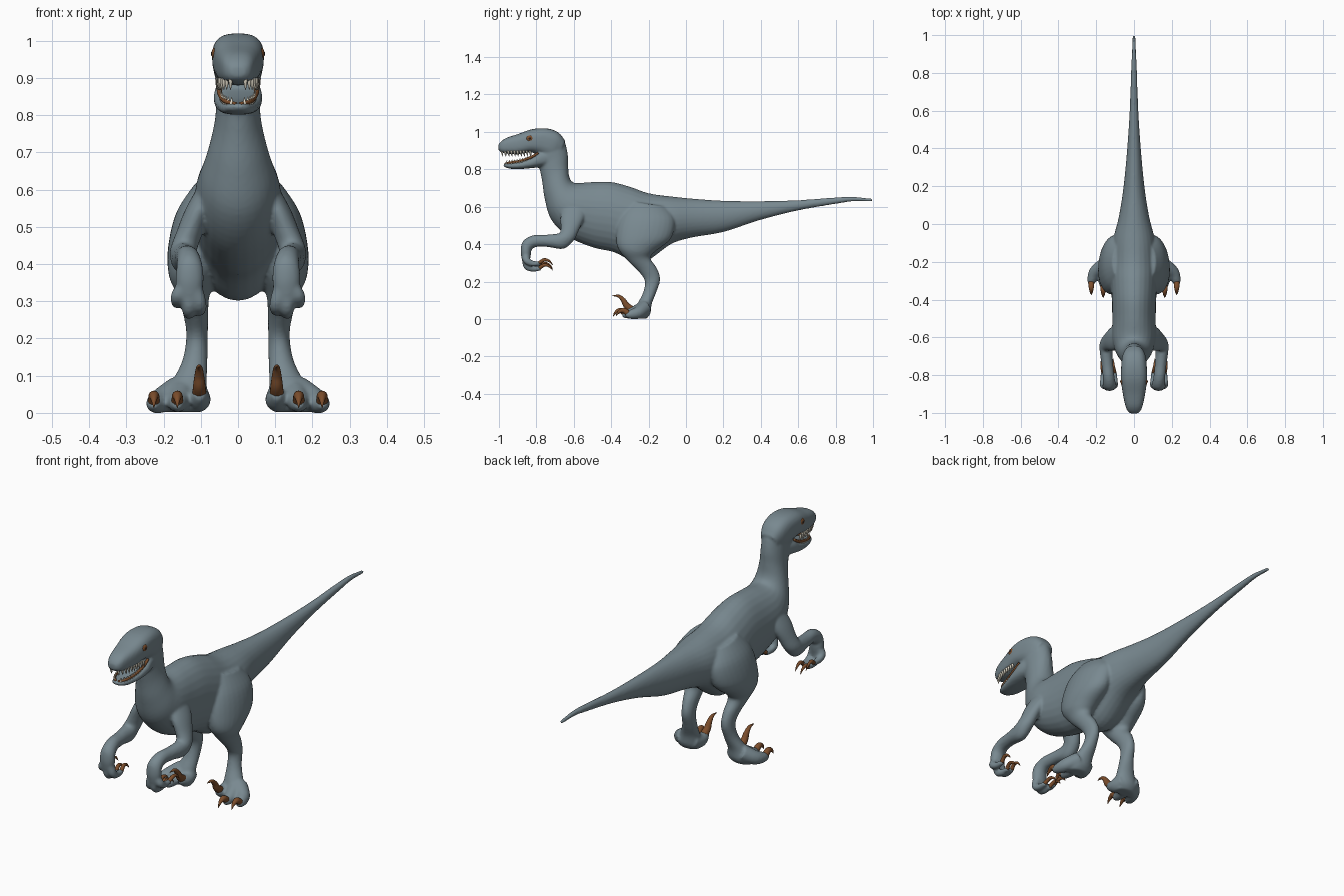
import bpy, math
from math import sin, cos, pi
from mathutils import Vector

if "Cube" in bpy.data.objects:
    bpy.data.objects.remove(bpy.data.objects["Cube"])


def material(name, r, g, b):
    m = bpy.data.materials.new(name)
    m.use_nodes = True
    m.diffuse_color = (r, g, b, 1)
    bsdf = next(n for n in m.node_tree.nodes if n.type == 'BSDF_PRINCIPLED')
    bsdf.inputs["Base Color"].default_value = (r, g, b, 1)
    return m


SKIN = material("slate skin", .19, .25, .28)
HORN = material("brown horn", .2, .075, .025)
IVORY = material("ivory teeth", .75, .7, .58)
DARK = material("dark pupil", .02, .015, .012)


def spline(keys, steps=5):
    """Catmull-Rom interpolation through rows of numbers."""
    out = []
    for i in range(len(keys) - 1):
        a, b, c, d = (keys[min(max(i + k, 0), len(keys) - 1)] for k in (-1, 0, 1, 2))
        for s in range(steps):
            t = s / steps
            out.append([q + .5 * t * (r - p + t * (2 * p - 5 * q + 4 * r - u + t * (3 * (q - r) + u - p)))
                        for p, q, r, u in zip(a, b, c, d)])
    return out + [list(keys[-1])]


def skin_rings(rings):
    """Closed mesh data bridging a list of equal vertex rings."""
    n = len(rings[0])
    verts = [v for ring in rings for v in ring]
    faces = [(i * n + j, i * n + (j + 1) % n, (i + 1) * n + (j + 1) % n, (i + 1) * n + j)
             for i in range(len(rings) - 1) for j in range(n)]
    faces += [tuple(range(n))[::-1], tuple(range(len(verts) - n, len(verts)))]
    return verts, faces


def loft(keys, square=1.0, n=28):
    """Sections given as y, z of two opposite edges, centre x, half width."""
    def p(v):
        return math.copysign(abs(v) ** square, v)
    rings = []
    for y1, z1, y2, z2, x, w in spline(keys):
        rings.append([Vector((x + w * p(sin(a)),
                              (y1 + y2) / 2 + (y1 - y2) / 2 * p(cos(a)),
                              (z1 + z2) / 2 + (z1 - z2) / 2 * p(cos(a))))
                      for a in (2 * pi * k / n for k in range(n))])
    return skin_rings(rings)


def tube(keys, n=14):
    """Round tapering tube through x, y, z, radius points."""
    pts = spline(keys)
    rings = []
    for i, (x, y, z, r) in enumerate(pts):
        t = Vector(pts[min(i + 1, len(pts) - 1)][:3]) - Vector(pts[max(i - 1, 0)][:3])
        u = t.cross(Vector((1, .01, .02))).normalized()
        v = t.cross(u).normalized()
        rings.append([Vector((x, y, z)) + max(r, .0008) * (u * cos(a) + v * sin(a))
                      for a in (2 * pi * k / n for k in range(n))])
    return skin_rings(rings)


def mirrored(part):
    return [part, ([Vector((-v.x, v.y, v.z)) for v in part[0]], [f[::-1] for f in part[1]])]


def build(name, parts, mat):
    verts, faces = [], []
    for v, f in parts:
        faces += [tuple(i + len(verts) for i in q) for q in f]
        verts += v
    me = bpy.data.meshes.new(name)
    me.from_pydata(verts, [], faces)
    me.materials.append(mat)
    ob = bpy.data.objects.new(name, me)
    bpy.context.collection.objects.link(ob)
    bpy.ops.object.select_all(action='DESELECT')
    ob.select_set(True)
    bpy.context.view_layer.objects.active = ob
    bpy.ops.object.mode_set(mode='EDIT')
    bpy.ops.mesh.select_all(action='SELECT')
    bpy.ops.mesh.normals_make_consistent(inside=False)
    bpy.ops.object.mode_set(mode='OBJECT')
    bpy.ops.object.shade_smooth()
    return ob


# Tail, torso and neck
trunk = loft([
    (1, .642, 1, .626, 0, .007), (.9, .653, .9, .629, 0, .012), (.8, .65, .8, .615, 0, .016),
    (.6, .635, .6, .58, 0, .023), (.4, .63, .4, .53, 0, .036), (.2, .632, .2, .465, 0, .055),
    (.05, .642, .03, .435, 0, .08), (-.08, .655, -.08, .4, 0, .11), (-.2, .672, -.2, .315, 0, .125),
    (-.3, .707, -.28, .305, 0, .125), (-.4, .732, -.38, .355, 0, .118), (-.5, .732, -.5, .383, 0, .115),
    (-.58, .726, -.63, .44, 0, .115), (-.61, .735, -.72, .53, 0, .1), (-.625, .765, -.755, .64, 0, .08),
    (-.63, .82, -.77, .74, 0, .063), (-.632, .88, -.785, .81, 0, .058), (-.65, .95, -.8, .85, 0, .058),
    (-.69, .995, -.8, .9, 0, .05)])

# Skull with upper jaw, and the open lower jaw
skull = loft([
    (-.645, .95, -.69, .86, 0, .045), (-.68, .995, -.73, .86, 0, .062), (-.74, 1.018, -.78, .88, 0, .068),
    (-.82, 1.015, -.83, .89, 0, .069), (-.9, .988, -.9, .88, 0, .059), (-.96, .968, -.96, .884, 0, .046),
    (-.99, .948, -.99, .892, 0, .034), (-1.003, .93, -1.003, .905, 0, .018)], .72)
jaw = loft([
    (-.7, .9, -.72, .82, 0, .05), (-.78, .895, -.78, .812, 0, .064), (-.82, .868, -.83, .806, 0, .064),
    (-.88, .845, -.88, .802, 0, .055), (-.93, .836, -.93, .802, 0, .043), (-.965, .832, -.965, .81, 0, .028),
    (-.975, .828, -.975, .818, 0, .015)], .75)

# Legs
leg = loft([
    (-.3, .63, -.1, .6, .065, .05), (-.35, .55, -.06, .53, .095, .07), (-.372, .46, -.08, .43, .112, .076),
    (-.365, .38, -.165, .36, .12, .066), (-.31, .31, -.19, .325, .12, .044), (-.25, .25, -.155, .27, .113, .033),
    (-.22, .2, -.138, .21, .11, .029), (-.23, .14, -.16, .14, .116, .034), (-.26, .08, -.183, .08, .132, .048),
    (-.28, .035, -.19, .03, .145, .062), (-.27, .002, -.21, .002, .145, .05)])
toes = [tube([(.16, -.22, .06, .04), (.205, -.255, .034, .034), (.224, -.3, .024, .024), (.226, -.325, .024, .012)]),
        tube([(.15, -.23, .055, .04), (.16, -.28, .034, .032), (.163, -.32, .024, .022), (.163, -.34, .024, .012)]),
        tube([(.12, -.22, .05, .04), (.106, -.26, .036, .034), (.104, -.295, .046, .024), (.104, -.31, .055, .014)])]

# Arms with folded hands
arm = loft([
    (-.65, .62, -.53, .62, .07, .03), (-.67, .55, -.54, .55, .105, .035), (-.67, .49, -.57, .48, .13, .036),
    (-.675, .46, -.6, .42, .146, .036), (-.7, .455, -.655, .375, .147, .034), (-.75, .45, -.74, .385, .141, .031),
    (-.82, .447, -.8, .385, .134, .031), (-.872, .415, -.825, .37, .13, .035), (-.884, .36, -.828, .35, .13, .038),
    (-.875, .305, -.835, .31, .13, .03)])
FINGERS = [(.103, 0), (.132, -.008), (.163, .02)]
fingers = [tube([(x * .5 + .065, -.855, .335, .022), (x, -.852, .292 + dz, .019),
                 (x, -.82, .276 + dz, .016), (x, -.775, .278 + dz, .011)]) for x, dz in FINGERS]

# Fuse everything into one smooth hide
limbs = [p for part in [leg, arm, *toes, *fingers] for p in mirrored(part)]
body = build("body", [trunk, skull, jaw] + limbs, SKIN)
fuse = body.modifiers.new("fuse", 'REMESH')
fuse.mode = 'VOXEL'
fuse.voxel_size = .0065
fuse.use_smooth_shade = True
relax = body.modifiers.new("relax", 'SMOOTH')
relax.factor = .5
relax.iterations = 5
for mod in ("fuse", "relax"):
    bpy.ops.object.modifier_apply(modifier=mod)
bpy.ops.object.shade_smooth()

# Claws
foot_claws = [tube([(x, y, .03, .016), (x, y - .025, .046, .014), (x, y - .05, .036, .008), (x, y - .065, .014, .001)])
              for x, y in ((.226, -.31), (.163, -.325))]
sickle = tube([(.104, -.29, .05, .019), (.104, -.318, .072, .017), (.104, -.335, .1, .013),
               (.104, -.36, .122, .008), (.104, -.395, .124, .001)])
hand_claws = [tube([(x, -.785, .279 + dz, .01), (x + .006, -.758, .296 + dz, .009),
                    (x + .008, -.732, .29 + dz, .006), (x + .008, -.712, .268 + dz, .001)]) for x, dz in FINGERS]
build("foot_claws", [p for c in foot_claws + [sickle] for p in mirrored(c)], HORN)
build("hand_claws", [p for c in hand_claws for p in mirrored(c)], HORN)

# Gums along the lower jaw and two rows of teeth
gum = tube([(.05, -.79, .888, .006), (.05, -.83, .864, .007), (.042, -.89, .844, .006),
            (.03, -.94, .836, .006), (.006, -.966, .83, .005)])
build("gums", mirrored(gum), HORN)
teeth = []
for i in range(10):
    t = i / 9
    x = .056 - .012 * t - .024 * t ** 4
    y = -.835 - .15 * t
    teeth.append(tube([(x, y, .9, .006), (x, y + .003, .884, .005), (x, y + .006, .868, .0008)], 6))
    x, y, z = x * .86, -.835 - .125 * t, .858 - .028 * t ** .6
    teeth.append(tube([(x, y, z - .006, .005), (x, y, z + .006, .004), (x, y + .004, z + .018, .0008)], 6))
build("teeth", [p for c in teeth for p in mirrored(c)], IVORY)

# Eyes
for side, label in ((1, "left"), (-1, "right")):
    for part, mat, x, size in (("eye", HORN, .063, .018), ("pupil", DARK, .0675, .008)):
        bpy.ops.mesh.primitive_uv_sphere_add(segments=20, ring_count=12, radius=size,
                                             location=(side * x, -.835, .965))
        ob = bpy.context.object
        ob.name = label + "_" + part
        ob.scale = (.45 if part == "eye" else .7, 1, .9)
        ob.data.materials.append(mat)
        bpy.ops.object.shade_smooth()
